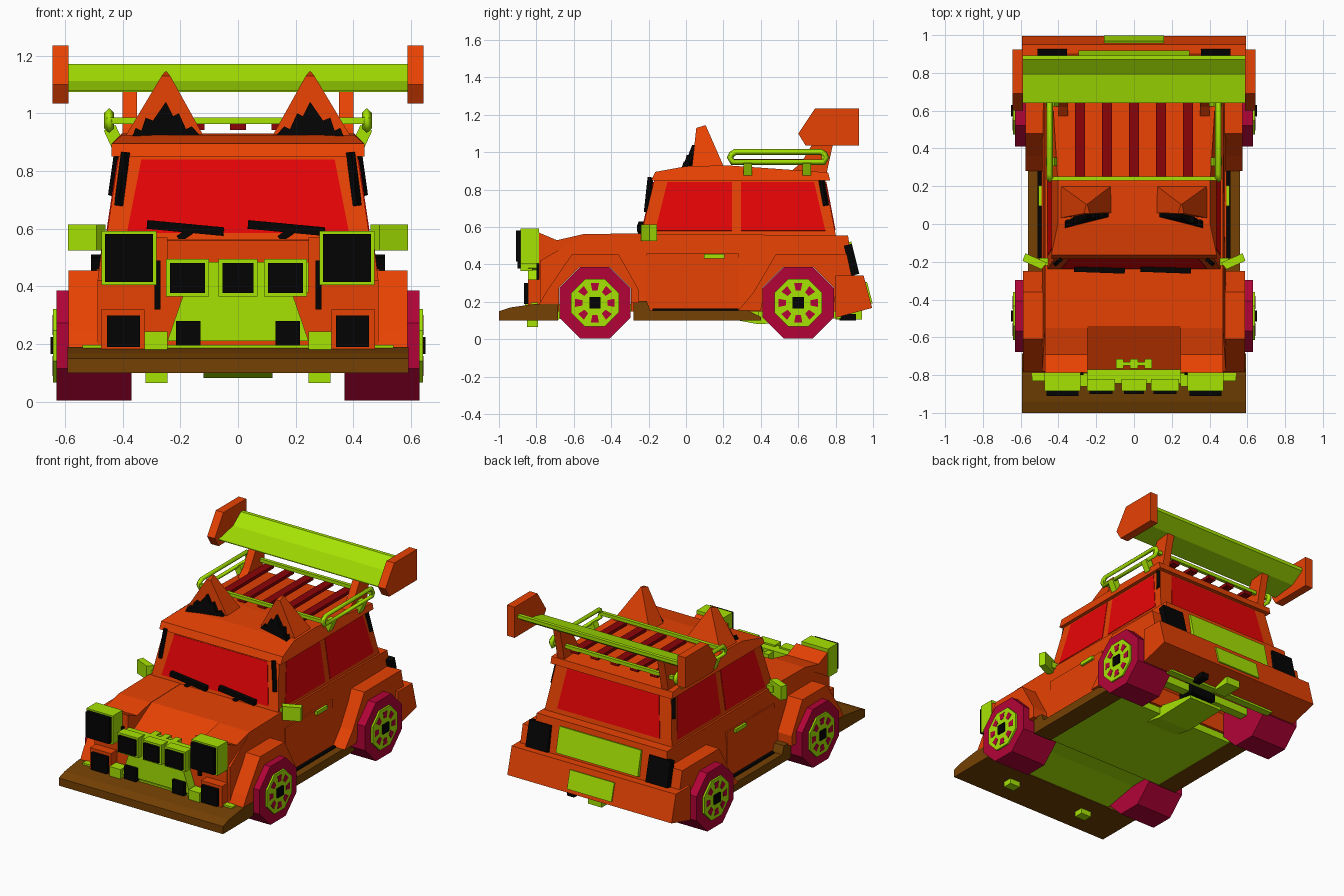
import bpy, bmesh, math
from mathutils import Vector

if "Cube" in bpy.data.objects:
    bpy.data.objects.remove(bpy.data.objects["Cube"], do_unlink=True)


def material(name, rgb):
    m = bpy.data.materials.new(name)
    m.use_nodes = True
    m.diffuse_color = (*rgb, 1)
    m.node_tree.nodes["Principled BSDF"].inputs["Base Color"].default_value = (*rgb, 1)
    return m


ORANGE = material("orange paint", (0.80, 0.054, 0.001))
LIME = material("lime trim", (0.38, 0.77, 0.001))
RED = material("red glass", (0.80, 0.001, 0.002))
DARK_RED = material("dark red slats", (0.26, 0.001, 0.002))
CRIMSON = material("crimson tyre", (0.45, 0.001, 0.038))
BROWN = material("brown plastic", (0.175, 0.052, 0.001))
BLACK = material("black", (0.001, 0.001, 0.001))


def loft(name, rings, mat):
    """Join matching rings of points and cap both ends."""
    bm = bmesh.new()
    rows = [[bm.verts.new(p) for p in r] for r in rings]
    n = len(rows[0])
    bm.faces.new(rows[0])
    bm.faces.new(rows[-1])
    for a, b in zip(rows, rows[1:]):
        for i in range(n):
            j = (i + 1) % n
            bm.faces.new((a[i], a[j], b[j], b[i]))
    bmesh.ops.recalc_face_normals(bm, faces=bm.faces)
    me = bpy.data.meshes.new(name)
    bm.to_mesh(me)
    bm.free()
    me.materials.append(mat)
    ob = bpy.data.objects.new(name, me)
    bpy.context.collection.objects.link(ob)
    return ob


def solid(name, pts, vec, mat):
    return loft(name, [pts, [Vector(p) + Vector(vec) for p in pts]], mat)


def prism(name, yz, x0, x1, mat):
    return solid(name, [(x0, y, z) for y, z in yz], (x1 - x0, 0, 0), mat)


def box(name, x, y, z, mat):
    return prism(name, [(y[0], z[0]), (y[1], z[0]), (y[1], z[1]), (y[0], z[1])], x[0], x[1], mat)


def plate(name, pts, t, mat):
    """Thin plate centred on a flat outline."""
    p = [Vector(q) for q in pts]
    n = (p[1] - p[0]).cross(p[2] - p[0]).normalized() * t
    return solid(name, [q - n for q in p], n * 2, mat)


def bar(name, a, b, w, mat):
    """Square bar between two points."""
    ob = box(name, (-w / 2, w / 2), (-w / 2, w / 2), (0, (Vector(b) - Vector(a)).length), mat)
    ob.location = a
    ob.rotation_euler = (Vector(b) - Vector(a)).to_track_quat('Z', 'Y').to_euler()
    return ob


def arch(c):
    """Wheel opening outline, from rear to front."""
    return [(c + dy, z) for dy, z in ((.192, .195), (.192, .275), (.08, .387),
                                      (-.08, .387), (-.192, .275), (-.192, .195))]


def octagon(x, y, z, r):
    return [(x, y + r * math.cos(math.radians(22.5 + 45 * i)),
             z + r * math.sin(math.radians(22.5 + 45 * i))) for i in range(8)]


FRONT, REAR, AXLE = -0.487, 0.60, 0.195

# Lower body with wheel openings and a sunken centre bonnet
body = prism("body", [(-.78, .15), (-.78, .42), (-.54, .56), (-.24, .565), (.866, .555), (.90, .34), (.89, .15),
                      (REAR + .192, .15)] + arch(REAR) + [(REAR - .192, .15), (FRONT + .192, .15)]
             + arch(FRONT) + [(FRONT - .192, .15)], -.487, .487, ORANGE)
for v in body.data.vertices:
    if v.co.z > .5:
        v.co.x *= .965

# Cabin and roof
gx = lambda z: .458 - (z - .56) * .15      # cabin half width at a height
gf = lambda z: -.24 + (z - .56) * .24      # windscreen y
gr = lambda z: .80 - (z - .56) * .19       # rear screen y
loft("cabin", [[(-gx(z), gf(z), z), (gx(z), gf(z), z), (gx(z), gr(z), z), (-gx(z), gr(z), z)]
               for z in (.555, .86)], ORANGE)
roof = prism("roof", [(-.185, .85), (-.165, .895), (0, .925), (.22, .93), (.76, .892), (.77, .85)],
             -.438, .438, ORANGE)
for v in roof.data.vertices:
    if v.co.z > .9:
        v.co.x *= .92
for name, f, wb, wt in (("windscreen", gf, .385, .335), ("rear_window", gr, .37, .33)):
    plate(name, [(-wb, f(.585), .585), (wb, f(.585), .585), (wt, f(.84), .84), (-wt, f(.84), .84)], .004, RED)

# Nose: grille plate, lamps and bumper
grille = [(-.245, .21), (.245, .21), (.19, .37), (.245, .38), (.245, .485), (-.245, .485), (-.245, .38), (-.19, .37)]
solid("grille", [(x, -.845, z) for x, z in grille], (0, .075, 0), LIME)
for i, x in enumerate((-.175, 0, .165)):
    w = .067 if i == 1 else .074
    box(f"spot_lamp_{i}", (x - w, x + w), (-.885, -.82), (.365, .495), LIME)
    box(f"spot_lens_{i}", (x - w + .013, x + w - .013), (-.90, -.88), (.378, .482), BLACK)
box("lower_front_bar", (-.54, .54), (-.83, -.79), (.18, .197), LIME)
box("bonnet_handle", (-.095, .095), (-.75, -.73), (.455, .475), LIME)
for i in range(3):
    x = (i - 1) * .075
    box(f"bonnet_handle_block_{i}", (x - .02, x + .02), (-.765, -.715), (.43, .482), LIME)
prism("front_bumper", [(-1, .10), (-1, .15), (-.94, .17), (-.80, .19), (-.685, .19), (-.685, .10)],
      -.592, .592, BROWN)

# Tail: bumper and plates
prism("rear_bumper", [(.80, .34), (.95, .34), (.995, .168), (.80, .115)], -.592, .592, ORANGE)
plate("tail_panel", [(-.295, .872, .52), (.295, .872, .52), (.295, .908, .36), (-.295, .908, .36)], .012, LIME)
plate("rear_plate", [(-.16, .96, .305), (.16, .96, .305), (.16, .99, .19), (-.16, .99, .19)], .008, LIME)

# Underbody
box("floor", (-.47, .47), (-.28, .39), (.105, .16), LIME)
prism("front_floor", [(-.69, .105), (-.45, .15), (-.28, .15), (-.28, .19), (-.69, .19)], -.37, .37, LIME)
prism("rear_floor", [(.23, .11), (.38, .082), (.68, .09), (.68, .11), (.39, .16)], -.12, .12, LIME)
box("rear_axle", (-.38, .38), (.57, .63), (.17, .22), LIME)
box("rear_cross_beam", (-.40, .40), (.78, .83), (.11, .15), LIME)
box("axle_case", (-.09, .09), (.54, .66), (.15, .25), BLACK)
box("tow_hook", (-.05, .05), (.80, .94), (.105, .16), LIME)
box("exhaust_tip", (.17, .22), (.82, .91), (.10, .135), BLACK)

# Rear wing
loft("wing", [[(x, y, z) for y, z in ((.64, 1.08), (.79, 1.112), (.87, 1.172), (.893, 1.172),
                                      (.893, 1.15), (.80, 1.092), (.64, 1.075))] for x in (-.59, .59)], LIME)

# Roof rack slats and cross bars
for i in range(5):
    x = (i - 2) * .143
    box(f"rack_slat_{i}", (x - .027, x + .027), (.24, .74), (.942, .963), DARK_RED)
for i, y in enumerate((.24, .735)):
    box(f"rack_cross_bar_{i}", (-.455, .455), (y - .011, y + .011), (.963, .985), LIME)

# Wipers
for i, x in enumerate((-.315, .035)):
    bar(f"wiper_blade_{i}", (x, -.238, .615), (x + .265, -.248, .59), .03, BLACK)
    bar(f"wiper_arm_{i}", (x + .11, -.243, .565), (x + .16, -.248, .60), .024, BLACK)

# Everything that repeats on both sides
for s, side in ((1, "left"), (-1, "right")):
    def sx(a, b):
        return s * a, s * b

    # Bonnet shoulder and arch flares
    prism(f"bonnet_shoulder_{side}", [(-.785, .32), (-.785, .57), (-.69, .53), (-.55, .562), (-.24, .567), (-.24, .5)],
          *sx(.245, .472), ORANGE)
    prism(f"front_flare_{side}", [(-.79, .18), (-.75, .25), (-.61, .455), (-.36, .455), (-.25, .26), (-.25, .195)]
          + arch(FRONT) + [(-.68, .18)], *sx(.45, .588), ORANGE)
    prism(f"rear_flare_{side}", [(.81, .30), (.885, .34), (.86, .455), (.48, .455), (.36, .25), (.28, .155), (.40, .155)]
          + arch(REAR)[::-1], *sx(.45, .575), ORANGE)
    prism(f"side_skirt_{side}", [(-.28, .10), (-.28, .205), (-.21, .205), (-.19, .155), (.33, .155), (.40, .12),
                                 (.40, .10)], *sx(.43, .56), BROWN)

    # Door, handle and sill
    box(f"door_{side}", sx(.48, .49), (-.21, .28), (.16, .46), ORANGE)
    box(f"door_handle_{side}", sx(.485, .505), (.095, .205), (.432, .456), LIME)
    box(f"sill_strip_{side}", sx(.485, .512), (-.18, .28), (.155, .164), BLACK)

    # Side windows and pillar strips
    for name, yz in (("front", ((-.165, .58), (.245, .58), (.245, .84), (-.10, .84))),
                     ("rear", ((.295, .58), (.745, .58), (.685, .84), (.295, .84)))):
        plate(f"{name}_side_window_{side}", [(s * gx(z), y, z) for y, z in yz], .003, RED)
    bar(f"front_pillar_strip_{side}", (s * .414, -.21, .68), (s * .39, -.19, .865), .022, BLACK)
    bar(f"rear_pillar_strip_{side}", (s * .434, .75, .715), (s * .415, .725, .85), .024, BLACK)

    # Mirror
    pts = [(.49, -.22), (.59, -.175), (.575, -.135), (.46, -.185)]
    solid(f"mirror_{side}", [(s * x, y - .02, .525) for x, y in pts], (0, 0, .09), LIME)
    box(f"mirror_arm_{side}", sx(.45, .50), (-.22, -.18), (.545, .585), LIME)

    # Front lamps and brackets
    box(f"headlamp_{side}", sx(.283, .473), (-.885, -.785), (.405, .592), LIME)
    box(f"headlamp_lens_{side}", sx(.294, .462), (-.91, -.88), (.415, .582), BLACK)
    box(f"headlamp_strut_{side}", sx(.268, .29), (-.80, -.77), (.32, .49), BLACK)
    box(f"fog_lamp_surround_{side}", sx(.325, .475), (-.845, -.77), (.18, .32), ORANGE)
    box(f"fog_lamp_{side}", sx(.34, .455), (-.866, -.83), (.19, .30), BLACK)
    box(f"inner_lamp_{side}", sx(.13, .215), (-.866, -.83), (.195, .28), BLACK)
    box(f"bumper_bracket_{side}", sx(.245, .325), (-.86, -.79), (.175, .243), LIME)
    box(f"tow_tab_{side}", sx(.245, .32), (-.85, -.79), (.065, .105), LIME)

    # Tail lamp
    plate(f"tail_lamp_{side}", [(s * .355, .865, .505), (s * .51, .865, .505), (s * .51, .905, .345),
                                (s * .355, .905, .345)], .022, BLACK)

    # Ear with dark jagged inner tuft
    base = [(.11, .06), (.40, .03), (.40, .21), (.11, .21)]
    tip = [(.235, .055), (.265, .055), (.253, .105), (.247, .105)]
    loft(f"ear_{side}", [[(s * x, y, .905) for x, y in base],
                         [(s * x, y, 1.13 if y < .1 else 1.145) for x, y in tip]], ORANGE)
    tuft = [(.12, .91), (.37, .91), (.355, .95), (.335, .94), (.32, .985), (.295, .975), (.25, 1.04),
            (.225, .99), (.205, 1.0), (.18, .945), (.16, .955)]
    solid(f"ear_tuft_{side}", [(s * x, -.025 + (.37 - x) * .25 + (z - .91) * .22, z) for x, z in tuft],
          (0, .035, 0), BLACK)

    # Rack side rail: a rounded loop on two posts
    loop = [(.235, .972), (.245, .99), (.265, 1.002), (.72, 1.002), (.74, .99), (.75, .972), (.735, .947), (.25, .947)]
    cu = bpy.data.curves.new(f"rack_rail_{side}", 'CURVE')
    cu.dimensions = '3D'
    cu.bevel_depth, cu.bevel_resolution = .017, 0
    sp = cu.splines.new('POLY')
    sp.points.add(len(loop) - 1)
    for p, (y, z) in zip(sp.points, loop):
        p.co = (s * .447, y, z, 1)
    sp.use_cyclic_u = True
    cu.materials.append(LIME)
    bpy.context.collection.objects.link(bpy.data.objects.new(f"rack_rail_{side}", cu))
    for i, y in enumerate((.33, .645)):
        bar(f"rack_post_{side}_{i}", (s * .415, y, .885), (s * .445, y, .95), .045, LIME)

    # Wing support and end plate
    prism(f"wing_support_{side}", [(.565, .90), (.75, .88), (.785, 1.04), (.80, 1.10), (.70, 1.085), (.62, .95)],
          *sx(.35, .40), ORANGE)
    prism(f"wing_end_plate_{side}", [(.60, 1.10), (.69, 1.235), (.925, 1.235), (.925, 1.035), (.64, 1.035)],
          *sx(.588, .643), ORANGE)

    # Wheels
    for end, cy in (("front", FRONT), ("rear", REAR)):
        n = f"{end}_{side}"
        loft(f"tyre_{n}", [octagon(s * x, cy, AXLE, .206) for x in (.37, .63)], CRIMSON)
        loft(f"rim_{n}", [octagon(s * x, cy, AXLE, .138) for x in (.60, .641)], LIME)
        hole = [(.066, -.014), (.106, -.022), (.106, .022), (.066, .014)]
        for k in range(8):
            a = math.tau * k / 8
            solid(f"rim_hole_{n}_{k}", [(s * .638, cy + r * math.cos(a) - t * math.sin(a),
                                         AXLE + r * math.sin(a) + t * math.cos(a)) for r, t in hole],
                  (s * .005, 0, 0), CRIMSON)
        box(f"hub_{n}", sx(.62, .65), (cy - .03, cy + .03), (AXLE - .03, AXLE + .03), BLACK)
